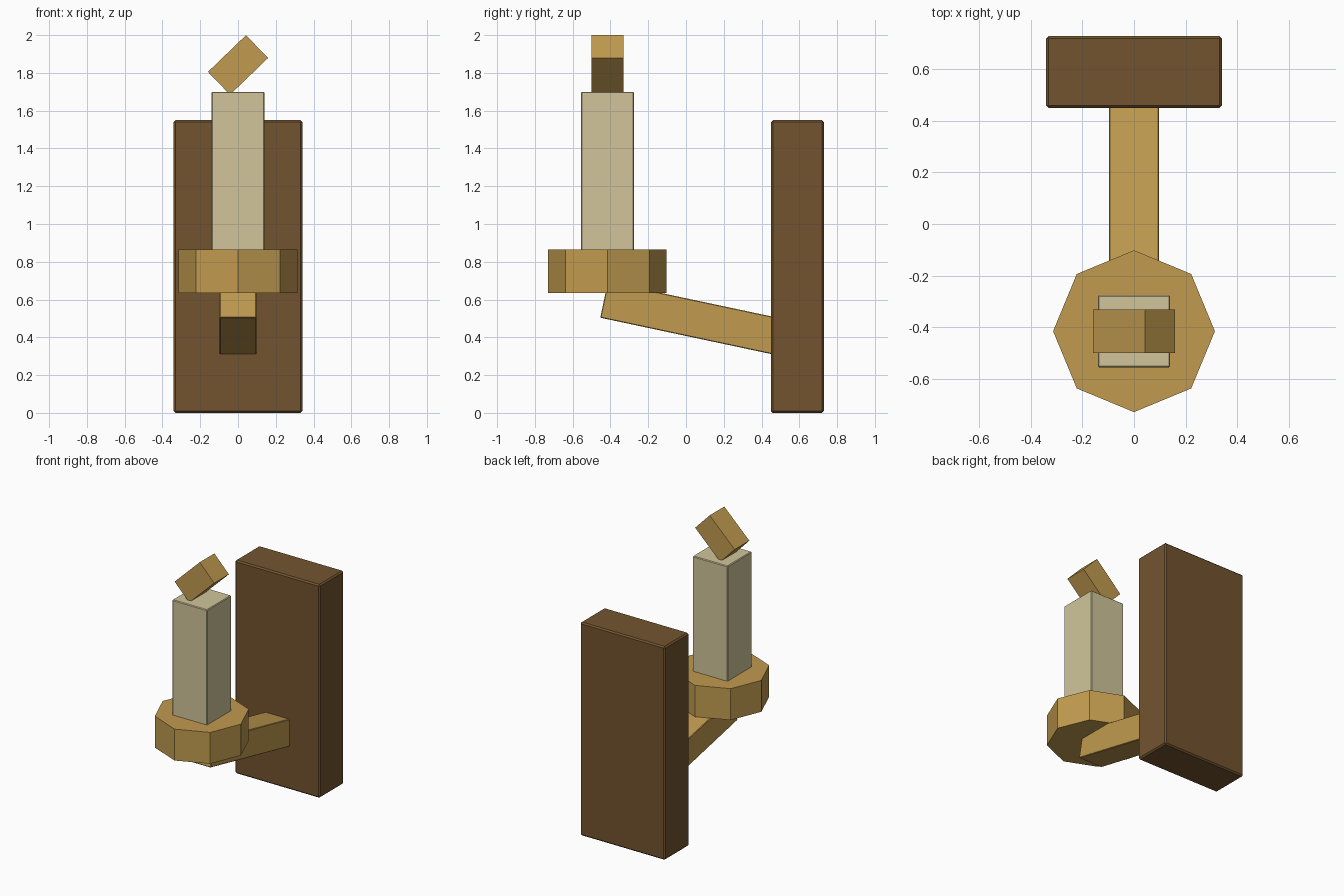
import bpy, math

if "Cube" in bpy.data.objects:
    bpy.data.objects.remove(bpy.data.objects["Cube"])


def material(name, rgb):
    # sRGB 0-255 to linear
    lin = [((c / 255 + 0.055) / 1.055) ** 2.4 for c in rgb]
    m = bpy.data.materials.new(name)
    m.diffuse_color = (*lin, 1)
    m.use_nodes = True
    m.node_tree.nodes["Principled BSDF"].inputs["Base Color"].default_value = m.diffuse_color
    return m


wood = material("dark_wood", (115, 84, 47))
gold = material("gold", (193, 155, 79))
wax = material("cream_wax", (209, 197, 155))


def box(name, size, center, mat, rot=(0, 0, 0), bevel=0):
    bpy.ops.mesh.primitive_cube_add(size=1, location=center, rotation=rot)
    o = bpy.context.object
    o.name = name
    o.scale = size
    bpy.ops.object.transform_apply(location=False, rotation=False, scale=True)
    o.data.materials.append(mat)
    if bevel:
        b = o.modifiers.new("edge_bevel", 'BEVEL')
        b.width = bevel
        b.segments = 1
    return o


CY = -0.416  # candle axis

# Wall plate
box("wall_plate", (0.682, 0.28, 1.55), (0, 0.59, 0.775), wood, bevel=0.01)

# Sloping arm, its rear end sunk into the plate
tilt = math.radians(12)
length, thick = 1.0, 0.195
# start from the lower front corner and step to the box centre
cy = -0.454 + length / 2 * math.cos(tilt) + thick / 2 * math.sin(tilt)
cz = 0.504 - length / 2 * math.sin(tilt) + thick / 2 * math.cos(tilt)
box("arm", (0.195, length, thick), (0, cy, cz), gold, (-tilt, 0, 0), 0.004)

# Octagonal drip cup with corners on the axes
bpy.ops.mesh.primitive_cylinder_add(vertices=8, radius=0.314, depth=0.228,
                                    location=(0, CY, 0.75))
cup = bpy.context.object
cup.name = "drip_cup"
cup.data.materials.append(gold)

# Candle
box("candle", (0.28, 0.28, 0.94), (0, CY, 1.23), wax, bevel=0.005)

# Tilted flame block
box("flame", (0.28, 0.168, 0.168), (0, CY, 1.842), gold,
    (0, -math.radians(44), 0))
